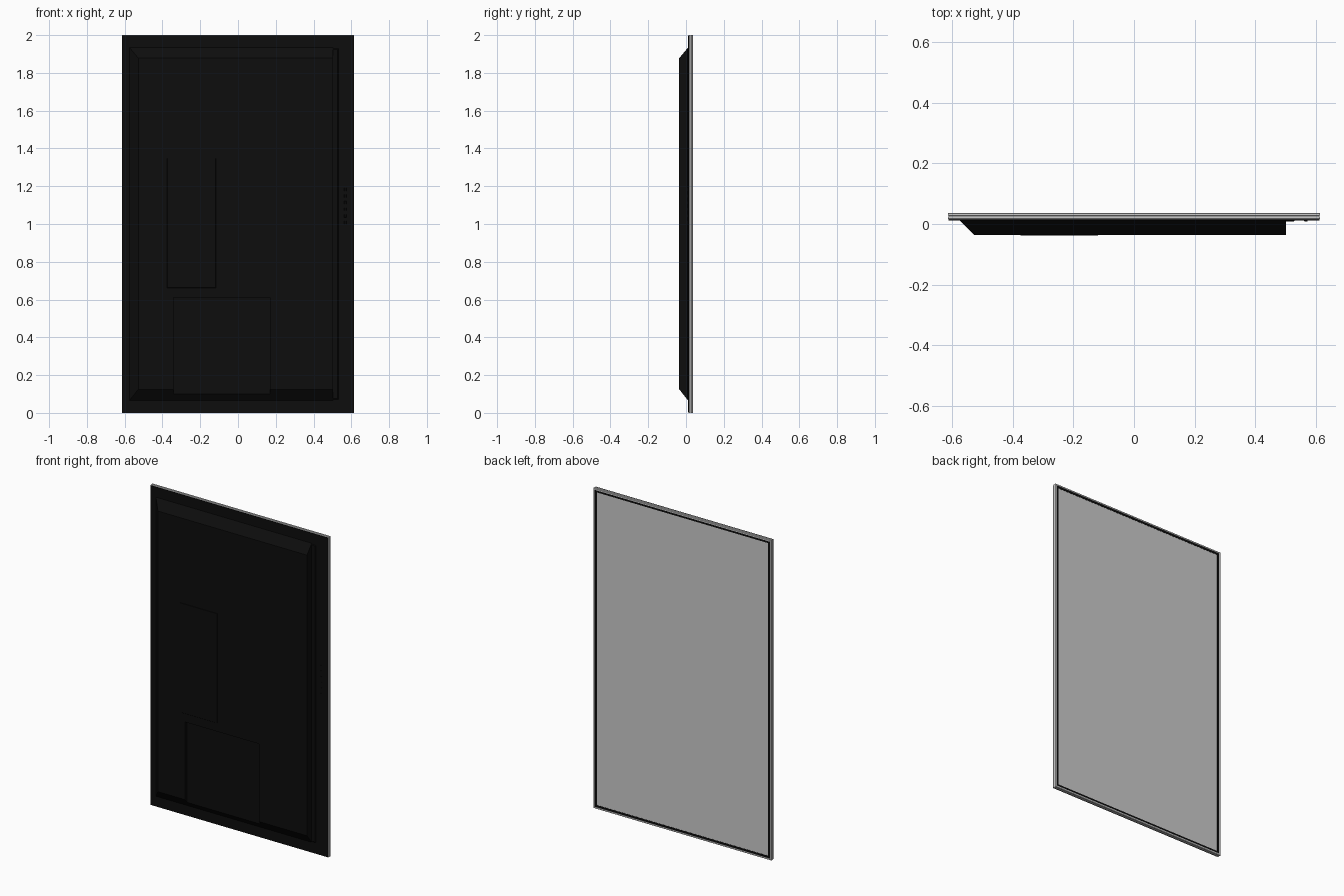
import bpy, bmesh

if "Cube" in bpy.data.objects:
    bpy.data.objects.remove(bpy.data.objects["Cube"])

def mat(name, c):
    m = bpy.data.materials.new(name)
    m.diffuse_color = (c, c, c, 1)
    m.use_nodes = True
    m.node_tree.nodes["Principled BSDF"].inputs["Base Color"].default_value = m.diffuse_color
    return m

BLACK = mat("black_plastic", 0.004)

def finish(name, bm, material=None):
    bmesh.ops.recalc_face_normals(bm, faces=bm.faces)
    me = bpy.data.meshes.new(name)
    bm.to_mesh(me)
    bm.free()
    ob = bpy.data.objects.new(name, me)
    bpy.context.collection.objects.link(ob)
    if material:
        me.materials.append(material)
    return ob

def rect(bm, x0, x1, z0, z1, y):
    return [bm.verts.new((x, y, z)) for x, z in ((x0, z0), (x1, z0), (x1, z1), (x0, z1))]

def loft(name, sections, material=None, closed=False):
    """Bridge rectangles (x0, x1, z0, z1, y); cap the ends or close into a ring."""
    bm = bmesh.new()
    loops = [rect(bm, *s) for s in sections]
    pairs = list(zip(loops, loops[1:]))
    if closed:
        pairs.append((loops[-1], loops[0]))
    else:
        bm.faces.new(loops[0])
        bm.faces.new(loops[-1])
    for a, b in pairs:
        for i in range(4):
            j = (i + 1) % 4
            bm.faces.new((a[i], a[j], b[j], b[i]))
    return finish(name, bm, material)

W, H = 0.615, 2.0

def inset(d, y):
    return (-W + d, W - d, d, H - d, y)

# Metal rim with a chamfered outer edge and a thin groove on its side
loft("metal_rim", [inset(0.003, 0.014), inset(0.0, 0.018), inset(0.0, 0.024),
                   inset(0.003, 0.025), inset(0.003, 0.027), inset(0.0, 0.028),
                   inset(0.0, 0.035), inset(0.002, 0.037), inset(0.010, 0.037),
                   inset(0.010, 0.014)], closed=True)
# Black bezel around the screen
loft("bezel", [inset(0.010, 0.020), inset(0.010, 0.035),
               inset(0.023, 0.035), inset(0.023, 0.020)], BLACK, closed=True)
# Screen panel
loft("screen", [inset(0.023, 0.022), inset(0.023, 0.034)])
# Thin back plate
loft("back_plate", [inset(0.002, 0.011), inset(0.002, 0.0145), inset(0.010, 0.0215)], BLACK)

# Electronics housing: sloped on three sides, upright on the fourth
housing = loft("back_housing", [(-0.575, 0.502, 0.065, 1.935, 0.0115),
                                (-0.528, 0.502, 0.125, 1.878, -0.036)], BLACK)
# Low step beside the upright wall
loft("housing_step", [(0.49, 0.532, 0.07, 1.93, 0.0115),
                      (0.49, 0.528, 0.075, 1.925, 0.008)], BLACK)

# Connector recess cut into the housing
cutter = loft("recess_cutter", [(-0.342, 0.17, 0.0, 0.61, -0.1),
                                (-0.342, 0.17, 0.0, 0.61, -0.017)])
mod = housing.modifiers.new("recess", 'BOOLEAN')
mod.operation = 'DIFFERENCE'
mod.solver = 'EXACT'
mod.object = cutter
bpy.context.view_layer.objects.active = housing
bpy.ops.object.modifier_apply(modifier="recess")
bpy.data.objects.remove(cutter)

# Slightly raised mounting pad
loft("mount_pad", [(-0.378, -0.115, 0.66, 1.35, -0.034),
                   (-0.374, -0.119, 0.664, 1.346, -0.0375)], BLACK)

# Column of control buttons along the edge
for i in range(6):
    z = 1.0 + i * 0.035
    loft(f"button_{i + 1}", [(0.562, 0.574, z, z + 0.016, 0.012),
                             (0.563, 0.573, z + 0.001, z + 0.015, 0.009)], BLACK)
